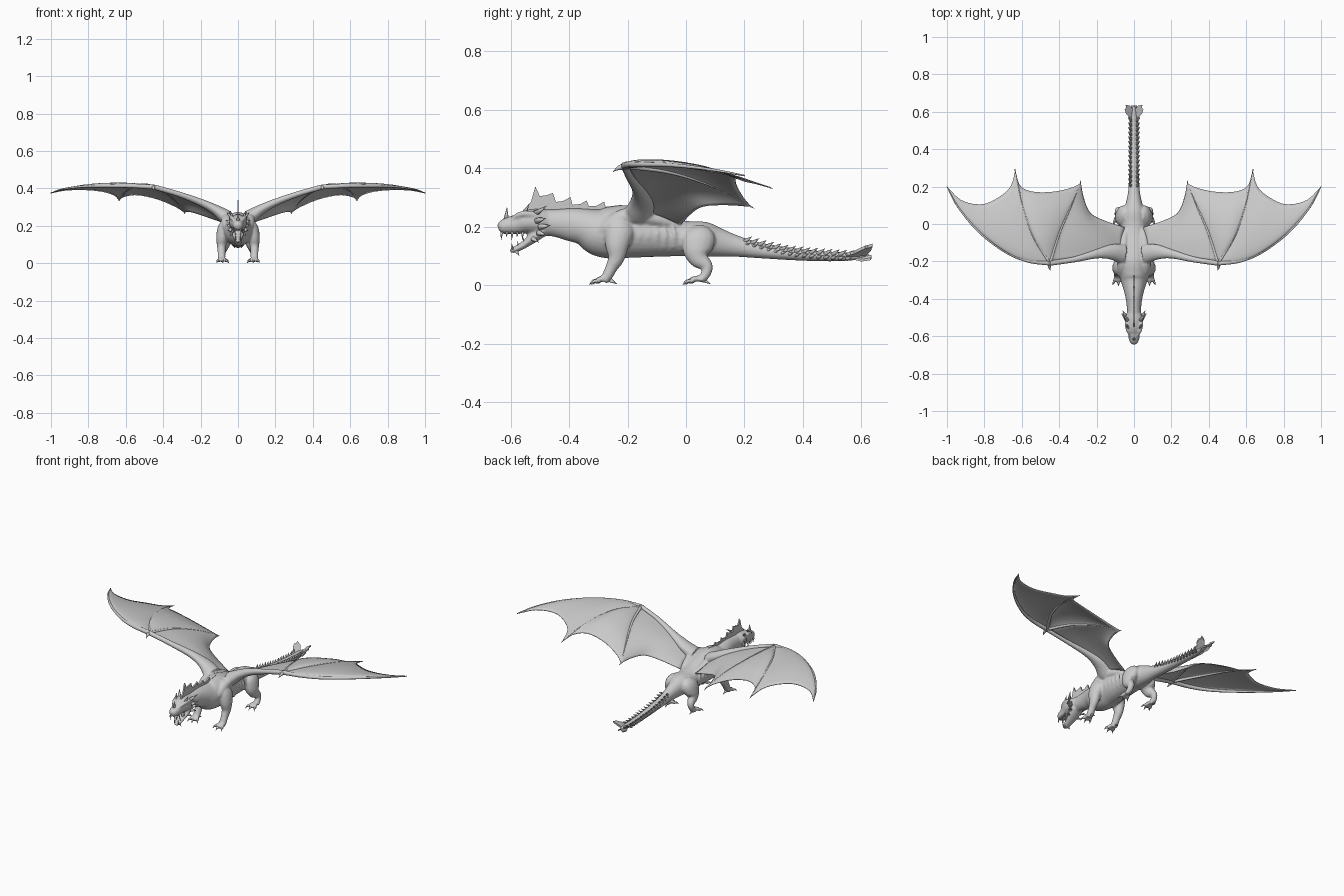
import bpy, bmesh, math
from mathutils import Vector

X, Z = Vector((1, 0, 0)), Vector((0, 0, 1))


def curve(pts, t):
    """Smooth curve through points of any dimension, t in 0..1."""
    p = [Vector(q) for q in pts]
    n = len(p) - 1
    i = min(int(t * n), n - 1)
    f = t * n - i
    b, c = p[i], p[i + 1]
    a = p[i - 1] if i > 0 else b * 2 - c
    d = p[i + 2] if i + 2 <= n else c * 2 - b
    return 0.5 * (b * 2 + (c - a) * f + (a * 2 - b * 5 + c * 4 - d) * f**2 + (b * 3 - a - c * 3 + d) * f**3)


def tube(bm, pts, ref=X, seg=16, sub=5, mirror=False):
    """Loft along (x, y, z, half width, half height) points."""
    for s in ((1, -1) if mirror else (1,)):
        n = (len(pts) - 1) * sub
        q = [curve(pts, k / n) for k in range(n + 1)]
        pos = [Vector(v[:3]) for v in q]
        rings = []
        for k in range(n + 1):
            t = (pos[min(k + 1, n)] - pos[max(k - 1, 0)]).normalized()
            side = (ref - t * ref.dot(t)).normalized()
            up = side.cross(t)
            ring = []
            for j in range(seg):
                a = math.tau * j / seg
                v = pos[k] + side * math.cos(a) * max(q[k][3], 4e-4) + up * math.sin(a) * max(q[k][4], 4e-4)
                ring.append(bm.verts.new((v.x * s, v.y, v.z)))
            rings.append(ring)
        for r0, r1 in zip(rings, rings[1:]):
            for j in range(seg):
                bm.faces.new((r0[j], r0[(j + 1) % seg], r1[(j + 1) % seg], r1[j]))
        bm.faces.new(rings[0])
        bm.faces.new(rings[-1])


def spike(bm, base, tip, r, mirror=True):
    d = Vector(tip) - Vector(base)
    tube(bm, [(*base, r, r), (*tip, 0, 0)], Z if abs(d.normalized().z) < 0.8 else X, 8, 1, mirror)


def finish(name, bm, smooth=True):
    bmesh.ops.recalc_face_normals(bm, faces=bm.faces)
    me = bpy.data.meshes.new(name)
    bm.to_mesh(me)
    bm.free()
    for p in me.polygons:
        p.use_smooth = smooth
    ob = bpy.data.objects.new(name, me)
    bpy.context.collection.objects.link(ob)
    return ob


def plate(bm, pts, thick):
    """Closed outline of 3D points extruded along thick."""
    off = Vector(thick)
    f = bm.faces.new([bm.verts.new(Vector(p) - off / 2) for p in pts])
    new = bmesh.ops.extrude_face_region(bm, geom=[f])["geom"]
    bmesh.ops.translate(bm, vec=off, verts=[g for g in new if isinstance(g, bmesh.types.BMVert)])


# wing skeleton curves (shared by bones and membrane)
wrist = (.45, -.21, .408)
arm = [(.06, -.16, .245), (.12, -.15, .285), (.2, -.16, .325), (.32, -.19, .37), wrist]
inner = [wrist, (.4, -.05, .385), (.335, .1, .335), (.285, .22, .27)]
middle = [wrist, (.54, -.06, .412), (.6, .12, .385), (.635, .285, .335)]
outer = [wrist, (.57, -.195, .413), (.69, -.145, .413), (.83, -.04, .41), (.94, .09, .395), (1, .2, .375)]

# body: torso, neck, tail, head, legs and wing arms blended together
bm = bmesh.new()
torso = [(-.50, .215, .036, .044), (-.45, .213, .038, .047), (-.40, .208, .044, .056), (-.35, .2, .056, .063),
         (-.30, .183, .072, .082), (-.25, .18, .08, .09), (-.2, .183, .08, .09), (-.13, .175, .077, .08),
         (-.06, .165, .068, .067), (0, .16, .066, .06), (.06, .157, .06, .06), (.11, .146, .044, .05),
         (.17, .134, .032, .037), (.24, .121, .027, .028), (.32, .111, .025, .023), (.42, .102, .023, .019),
         (.52, .098, .02, .016), (.60, .1, .014, .012), (.63, .103, .005, .005)]
tube(bm, [(0, *p) for p in torso], seg=28)
skull = [(-.46, .213, .032, .038), (-.50, .217, .047, .044), (-.545, .217, .044, .04), (-.58, .208, .033, .034),
         (-.61, .203, .029, .029), (-.632, .198, .022, .022), (-.642, .195, .01, .011)]
tube(bm, [(0, *p) for p in skull], seg=20)
jaw = [(-.49, .19, .038, .024), (-.525, .161, .034, .018), (-.555, .138, .026, .013), (-.585, .122, .02, .011),
       (-.602, .117, .009, .007)]
tube(bm, [(0, *p) for p in jaw])
tube(bm, [(.02, -.60, .227, .006, .006), (.034, -.565, .243, .01, .01), (.04, -.53, .245, .01, .01),
          (.04, -.50, .235, .006, .006)], mirror=True)
# front and hind legs
tube(bm, [(.05, -.21, .225, .02, .03), (.07, -.225, .19, .036, .05), (.084, -.235, .14, .033, .042),
          (.088, -.238, .095, .025, .029), (.088, -.255, .06, .021, .021), (.088, -.27, .03, .021, .018),
          (.088, -.28, .012, .018, .014)], mirror=True)
tube(bm, [(.035, .045, .195, .02, .03), (.055, .045, .165, .034, .055), (.068, .038, .12, .034, .05),
          (.076, .045, .09, .026, .034), (.082, .072, .066, .02, .02), (.086, .068, .04, .017, .017),
          (.086, .05, .016, .02, .014)], mirror=True)
claws = bmesh.new()
for fx, fy in ((.088, -.27), (.086, .05)):
    for a in (-.65, -.1, .45):
        dx, dy = math.sin(a), -math.cos(a)
        at = lambda r, z: (fx + dx * r, fy + dy * r, z)
        tube(bm, [(*at(0, .022), .011, .012), (*at(.022, .022), .01, .011), (*at(.042, .011), .009, .01)],
             Z, 10, 3, True)
        tube(claws, [(*at(.036, .014), .008, .008), (*at(.05, .013), .005, .005), (*at(.062, .001), 0, 0)],
             Z, 8, 3, True)
    spike(claws, (fx, fy + .01, .018), (fx - .005, fy + .035, .004), .008)
# chest and shoulder muscles, ribs
tube(bm, [(.05, -.31, .16, .01, .01), (.06, -.27, .2, .024, .024), (.06, -.2, .235, .03, .03),
          (.055, -.1, .225, .026, .024), (.04, -.01, .195, .01, .01)], mirror=True)
for k in range(5):
    y = -.17 + k * .03
    tube(bm, [(.06, y, .21, .004, .004), (.077 - k * .002, y + .012, .17, .005, .005),
              (.055, y + .005, .125, .004, .004)], seg=8, mirror=True)
tube(bm, [(*p, r, h) for p, r, h in zip(arm, (.04, .028, .02, .015, .014), (.055, .042, .025, .016, .014))],
     Z, mirror=True)
body = finish("dragon_body", bm)
rm = body.modifiers.new("blend", 'REMESH')
rm.mode, rm.voxel_size, rm.use_smooth_shade = 'VOXEL', .0055, True
sm = body.modifiers.new("soften", 'SMOOTH')
sm.factor, sm.iterations = .5, 4

# wing fingers and wrist claw
bm = bmesh.new()
for f, r in ((inner, .009), (middle, .009), (outer, .013)):
    n = len(f) - 1
    tube(bm, [(*p, r * (1 - .8 * i / n), r * (1 - .8 * i / n)) for i, p in enumerate(f)], Z, 10, 6, True)
tube(bm, [(.45, -.2, .408, .013, .013), (.452, -.228, .402, .008, .008), (.447, -.25, .388, 0, 0)], Z, 10, 4, True)
for base, tip in (((.285, .22, .27), (.289, .235, .262)), ((.635, .285, .335), (.637, .298, .33))):
    spike(bm, base, tip, .003)
finish("wing_fingers", bm)

# wing membranes: patches filled between the bones and scalloped trailing edges
bm = bmesh.new()


def patch(lead, trail, left, right, puff, n=16):
    for s in (1, -1):
        g = []
        for i in range(n + 1):
            row, u = [], i / n
            for j in range(n + 1):
                v = j / n
                a, b, c, d = curve(lead, u), curve(trail, u), curve(left, v), curve(right, v)
                p00, p10, p01, p11 = (Vector(q) for q in (lead[0], lead[-1], trail[0], trail[-1]))
                p = a * (1 - v) + b * v + c * (1 - u) + d * u - (
                    p00 * (1 - u) * (1 - v) + p10 * u * (1 - v) + p01 * (1 - u) * v + p11 * u * v)
                p.z += puff * 16 * u * (1 - u) * v * (1 - v)
                row.append(bm.verts.new((p.x * s, p.y, p.z)))
            g.append(row)
        for i in range(n):
            for j in range(n):
                bm.faces.new((g[i][j], g[i + 1][j], g[i + 1][j + 1], g[i][j + 1]))


root = [arm[0], (.06, -.09, .23), (.045, -.02, .205)]
patch(arm, [root[-1], (.16, .018, .245), (.235, .06, .27), (.27, .14, .275), inner[-1]], root, inner, .006)
patch([wrist, wrist], [inner[-1], (.33, .195, .3), (.43, .172, .342), (.54, .172, .365), (.61, .205, .355), middle[-1]],
      inner, middle, .006)
patch([wrist, wrist], [middle[-1], (.66, .2, .362), (.72, .145, .382), (.81, .105, .392), (.92, .125, .39), outer[-1]],
      middle, outer, .004)
bmesh.ops.remove_doubles(bm, verts=bm.verts, dist=1e-4)
wing = finish("wing_membranes", bm)
sol = wing.modifiers.new("thickness", 'SOLIDIFY')
sol.thickness, sol.offset = .004, 0
finish("claws", claws)

# spine crest along head and neck
bm = bmesh.new()
crest = [(-.56, .24), (-.545, .268), (-.53, .285), (-.515, .338), (-.5, .305), (-.475, .308), (-.455, .316),
         (-.445, .285), (-.42, .288), (-.395, .302), (-.388, .275), (-.36, .278), (-.34, .29), (-.332, .27),
         (-.305, .272), (-.28, .286), (-.275, .268), (-.22, .275), (-.2, .25), (-.35, .23), (-.46, .23)]
plate(bm, [(0, y, z) for y, z in crest], (.008, 0, 0))
finish("spine_crest", bm, False)

# horns and cheek frill
bm = bmesh.new()
spike(bm, (0, -.615, .222), (0, -.612, .268), .01, False)
for b, t, r in (((.032, -.555, .245), (.04, -.535, .28), .009), ((.035, -.515, .245), (.062, -.475, .272), .011),
                ((.04, -.51, .22), (.068, -.478, .23), .012), ((.038, -.5, .2), (.062, -.462, .205), .012),
                ((.034, -.505, .18), (.056, -.478, .172), .011), ((.03, -.525, .16), (.044, -.503, .147), .009),
                ((.014, -.58, .117), (.016, -.57, .1), .006)):
    spike(bm, b, t, r)
finish("head_horns", bm)

# teeth
bm = bmesh.new()
for i, y in enumerate((-.63, -.612, -.594, -.576, -.558)):
    spike(bm, (.015 + .003 * i, y, .182), (.015 + .003 * i, y - .002, .155 + (i % 2) * .01), .005)
for y, z in ((-.592, .123), (-.572, .13), (-.552, .142)):
    spike(bm, (.012, y, z), (.014, y - .005, z + .022), .004)
finish("teeth", bm)

# paired tail spikes
bm = bmesh.new()
for k in range(15):
    y = .2 + k * .025
    z = curve([(.155,), (.128,), (.115,), (.108,)] and [(.155, 0), (.128, 0), (.115, 0), (.108, 0)], k / 14)[0]
    spike(bm, (.014, y, z - .006), (.024, y + .026, z + .012), .009)
    spike(bm, (.016, y, z - .018), (.033, y + .02, z - .01), .008)
finish("tail_spikes", bm)

# forked tail fin
bm = bmesh.new()
fin = [(.004, .54, .094), (.024, .55, .106), (.03, .562, .11), (.028, .575, .112), (.043, .59, .12),
       (.05, .612, .13), (.042, .622, .132), (.046, .638, .138), (.02, .632, .122), (.004, .61, .1)]
for s in (1, -1):
    plate(bm, [(x * s, y, z) for x, y, z in fin], (0, 0, .01))
    plate(bm, [(.004 * s, .56, .095), (.018 * s, .6, .085), (.016 * s, .632, .09), (.004 * s, .635, .1)], (0, 0, .008))
finish("tail_fin", bm, False)
